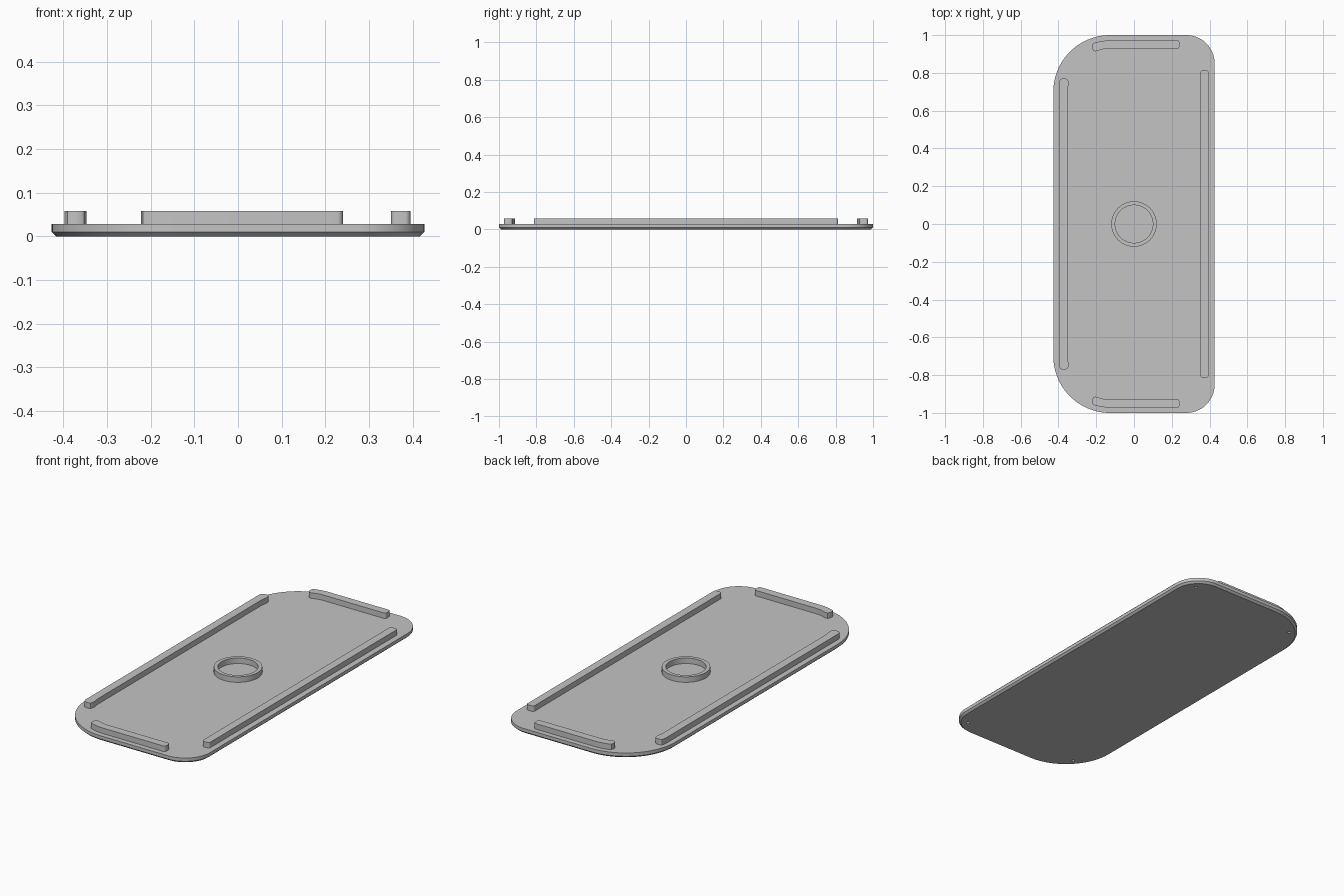
import bpy, bmesh, math

cube = bpy.data.objects.get("Cube")
if cube:
    bpy.data.objects.remove(cube, do_unlink=True)

COLOUR = (0.55, 0.55, 0.55, 1)
grey = bpy.data.materials.new("plain_grey")
grey.use_nodes = True
grey.diffuse_color = COLOUR
grey.node_tree.nodes["Principled BSDF"].inputs["Base Color"].default_value = COLOUR

BASE_TOP, RIB_TOP, SINK = 0.028, 0.058, 0.002


def arc(cx, cy, r, start, sweep, n):
    """Points along an arc, angles in degrees."""
    angles = [math.radians(start + sweep * i / n) for i in range(n + 1)]
    return [(cx + r * math.cos(a), cy + r * math.sin(a)) for a in angles]


def circle(r, cx=0, cy=0, n=64):
    return arc(cx, cy, r, 0, 360, n)[:-1]


def loft(name, layers, tube=False):
    """Bridge equal outlines given as (points, z); cap the ends or close into a tube."""
    bm = bmesh.new()
    rings = [[bm.verts.new((x, y, z)) for x, y in pts] for pts, z in layers]
    pairs = list(zip(rings, rings[1:]))
    if tube:
        pairs.append((rings[-1], rings[0]))
    else:
        bm.faces.new(rings[0])
        bm.faces.new(rings[-1])
    for a, b in pairs:
        for i in range(len(a)):
            j = (i + 1) % len(a)
            bm.faces.new((a[i], a[j], b[j], b[i]))
    bmesh.ops.recalc_face_normals(bm, faces=bm.faces)
    mesh = bpy.data.meshes.new(name)
    bm.to_mesh(mesh)
    bm.free()
    mesh.materials.append(grey)
    obj = bpy.data.objects.new(name, mesh)
    bpy.context.collection.objects.link(obj)
    return obj


def activate(obj):
    bpy.ops.object.select_all(action="DESELECT")
    obj.select_set(True)
    bpy.context.view_layer.objects.active = obj


def rib(name, pts):
    return loft(name, [(pts, BASE_TOP - SINK), (pts, RIB_TOP)])


def rounded_box(x0, x1, y0, y1, r):
    return (arc(x1 - r, y1 - r, r, 0, 90, 6) + arc(x0 + r, y1 - r, r, 90, 90, 6)
            + arc(x0 + r, y0 + r, r, 180, 90, 6) + arc(x1 - r, y0 + r, r, 270, 90, 6))


# Base plate: wide corners on one long side, tight on the other
HALF_W, WIDE, TIGHT = 0.427, 0.3, 0.15


def plate_outline(inset):
    xr, xl = HALF_W - TIGHT, WIDE - HALF_W
    yr, yl = 1 - TIGHT, 1 - WIDE
    return (arc(xr, yr, TIGHT - inset, 0, 90, 24) + arc(xl, yl, WIDE - inset, 90, 90, 24)
            + arc(xl, -yl, WIDE - inset, 180, 90, 24) + arc(xr, -yr, TIGHT - inset, 270, 90, 24))


plate = loft("base_plate", [(plate_outline(0.011), 0), (plate_outline(0), 0.01),
                            (plate_outline(0), BASE_TOP)])

# Blind holes in the underside, one near each corner
for x, y in ((0.353, 0.92), (-0.32, 0.872)):
    for side in (1, -1):
        pts = circle(0.008, x, y * side, 16)
        cutter = loft("hole_cutter", [(pts, -0.01), (pts, 0.016)])
        cutter.hide_render = True
        cut = plate.modifiers.new("hole", "BOOLEAN")
        cut.operation = "DIFFERENCE"
        cut.solver = "EXACT"
        cut.object = cutter
        activate(plate)
        bpy.ops.object.modifier_apply(modifier=cut.name)
        bpy.data.objects.remove(cutter, do_unlink=True)

# Long ribs: one straight, one with slightly hooked ends
parts = [plate, rib("left_long_rib", rounded_box(0.351, 0.395, -0.813, 0.813, 0.012))]
hook = [(-0.352, 0.71), (-0.347, 0.735), (-0.347, 0.755), (-0.353, 0.766), (-0.363, 0.771),
        (-0.38, 0.771), (-0.391, 0.765), (-0.397, 0.75)]
parts.append(rib("right_long_rib", hook + [(x, -y) for x, y in reversed(hook)]))

# Short end ribs, bent inward at one end and mirrored front to back
bent = (arc(0.228, 0.96, 0.012, 0, 90, 6)
        + [(-0.14, 0.972), (-0.175, 0.968), (-0.208, 0.96), (-0.218, 0.954), (-0.222, 0.944),
           (-0.22, 0.925), (-0.214, 0.916), (-0.202, 0.914), (-0.165, 0.925), (-0.14, 0.928)]
        + arc(0.228, 0.94, 0.012, 270, 90, 6))
for name, side in (("back_end_rib", 1), ("front_end_rib", -1)):
    parts.append(rib(name, [(x, y * side) for x, y in bent]))

# Central ring
outer, inner = circle(0.12), circle(0.1)
parts.append(loft("centre_ring", [(outer, BASE_TOP - SINK), (outer, RIB_TOP),
                                  (inner, RIB_TOP), (inner, BASE_TOP - SINK)], tube=True))

for obj in parts:
    activate(obj)
    bpy.ops.object.shade_smooth_by_angle(angle=math.radians(30))
